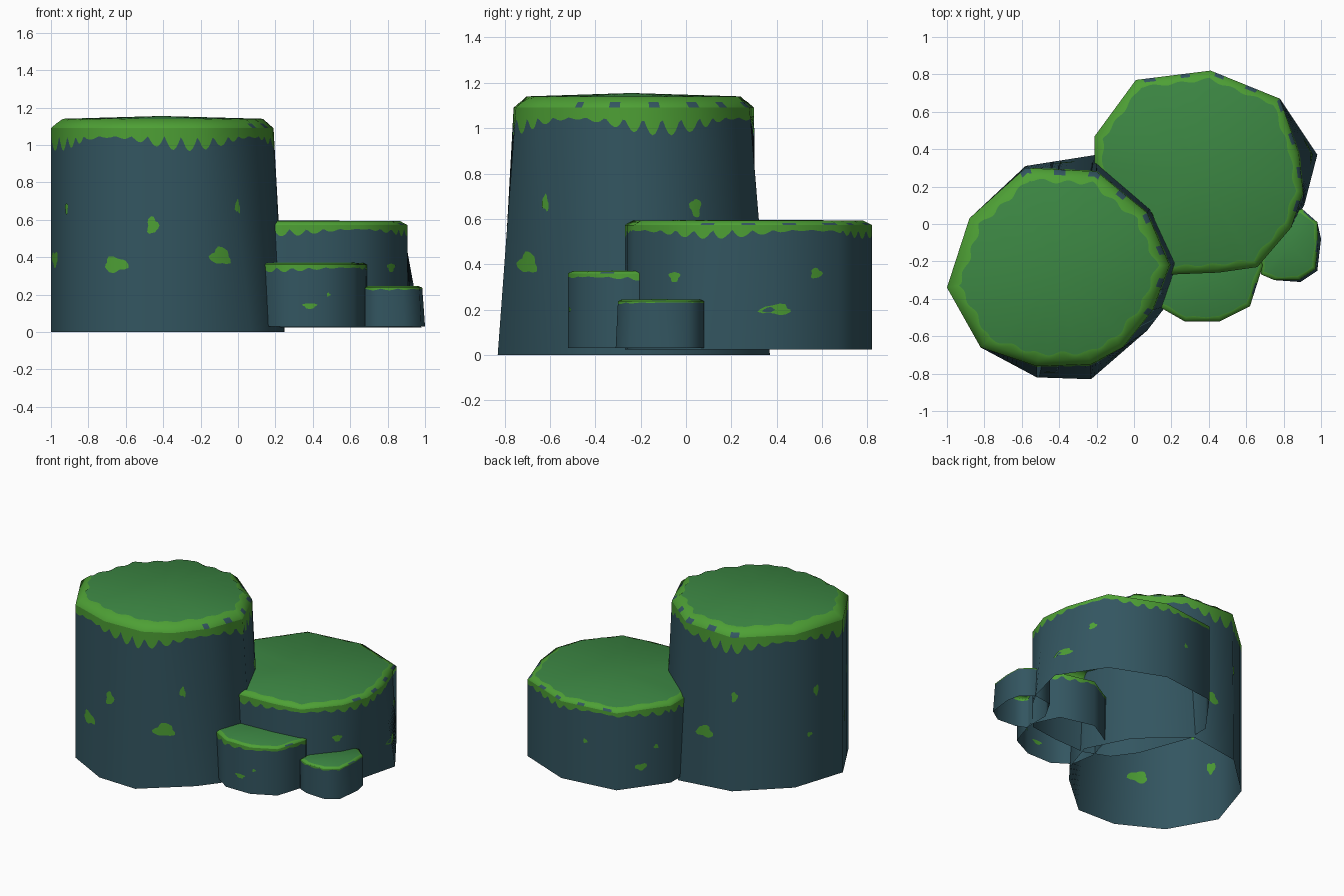
import bpy, math
from mathutils import Vector

if "Cube" in bpy.data.objects:
    bpy.data.objects.remove(bpy.data.objects["Cube"])

def material(name, rgb):
    m = bpy.data.materials.new(name)
    m.diffuse_color = (*rgb, 1)
    m.use_nodes = True
    m.node_tree.nodes["Principled BSDF"].inputs["Base Color"].default_value = m.diffuse_color
    return m

MATS = [material("slate_rock", (0.033, 0.092, 0.118)),
        material("bright_moss", (0.075, 0.35, 0.035)),
        material("dark_grass", (0.045, 0.24, 0.056))]

def build(name, verts, faces, mats, normals):
    """Mesh with one material index per face and one normal per face corner."""
    me = bpy.data.meshes.new(name)
    me.from_pydata([tuple(v) for v in verts], [], faces)
    for m in MATS:
        me.materials.append(m)
    for p, i in zip(me.polygons, mats):
        p.material_index = i
        p.use_smooth = True
    me.normals_split_custom_set([tuple(n.normalized()) for n in normals])
    ob = bpy.data.objects.new(name, me)
    bpy.context.collection.objects.link(ob)

class Pillar:
    """Faceted rock column: corners are (top x, top y, bottom x, bottom y), counter-clockwise."""
    def __init__(self, corners, z0, z1):
        self.z0, self.z1 = z0, z1
        n = len(corners)
        top = [Vector((c[0], c[1], z1)) for c in corners]
        bot = [Vector((c[-2], c[-1], z0)) for c in corners]
        edge = [(top[(i + 1) % n] - top[i]).normalized() for i in range(n)]
        out = [Vector((e.y, -e.x, 0)) for e in edge]
        cn = [(out[i] + out[i - 1]).normalized() for i in range(n)]
        self.top, self.bot, self.nor, self.s = [], [], [], []
        s = 0
        for i in range(n):
            j = (i + 1) % n
            length = (top[j] - top[i]).length
            k = max(1, math.ceil(length / 0.013))
            for a in range(k):
                t = a / k
                self.top.append(top[i].lerp(top[j], t))
                self.bot.append(bot[i].lerp(bot[j], t))
                self.nor.append(cn[i].lerp(cn[j], t).normalized())
                self.s.append(s + t * length)
            s += length
        self.n = len(self.top)
        self.step = s / self.n

    def at(self, i, z):
        i %= self.n
        return self.bot[i].lerp(self.top[i], (z - self.z0) / (self.z1 - self.z0))

    def make(self, name, drip, inset, rise, crown):
        n, up = self.n, Vector((0, 0, 1))
        centre = sum(self.top, Vector()) / n
        rings = [list(self.bot), [], list(self.top), [], []]
        for i in range(n):
            s = self.s[i]
            d = drip * (0.35 + abs(math.sin(math.pi * s / 0.09)) * (0.38 + 0.3 * math.sin(s * 7.3 + 1)))
            rings[1].append(self.at(i, self.z1 - d))
            inward = (centre - self.top[i]).normalized() * inset
            rings[3].append(self.top[i] + inward * 0.45 + up * rise * 0.5)
            w = 1 + 0.15 * math.sin(s * 40)
            rings[4].append(self.top[i] + inward * w + up * rise)
        verts = [v for r in rings for v in r] + [centre + up * crown]
        faces, mats, normals = [], [], []
        for r in range(4):
            for i in range(n):
                j = (i + 1) % n
                faces.append((r * n + i, r * n + j, r * n + n + j, r * n + n + i))
                mat = 0 if r == 0 else 1
                # bare rock notches in the bevel on the far side
                o = self.nor[i]
                if r == 2 and o.x + o.y > 0.3 and math.sin(self.s[i] * 33) > 0.55:
                    mat = 0
                mats.append(mat)
                for k, q in ((i, r), (j, r), (j, r + 1), (i, r + 1)):
                    lift = 0 if r < 2 else (0.5, 1.2, 3)[q - 2]
                    normals.append(self.nor[k] + up * lift)
        for i in range(n):      # grass crown
            j = (i + 1) % n
            faces.append((4 * n + i, 4 * n + j, 5 * n))
            mats.append(2)
            normals += [self.nor[i] + up * 4, self.nor[j] + up * 4, up]
        build(name, verts, faces, mats, normals)

    def patches(self, name, spots):
        """Thin moss blobs (x, y, z, width, height) hugging both sides of the wall."""
        verts, faces, mats, normals = [], [], [], []
        K = 18
        for q, (x, y, z, w, h) in enumerate(spots):
            mid = min(range(self.n), key=lambda i: (self.at(i, z).xy - Vector((x, y))).length)
            for off in (0.004, -0.004):
                base = len(verts)
                nors = []
                for a in range(K + 1):
                    t = a * math.tau / K
                    r = 0 if a == K else 0.5 * (1 + 0.18 * math.sin(3 * t + q * 2) + 0.1 * math.sin(5 * t + q))
                    u = r * w * math.cos(t) / self.step + mid
                    i, f = math.floor(u), u - math.floor(u)
                    zz = z + r * h * math.sin(t)
                    nor = self.nor[i % self.n]
                    verts.append(self.at(i, zz).lerp(self.at(i + 1, zz), f) + nor * off)
                    nors.append(nor)
                for a in range(K):
                    b = (a + 1) % K
                    tri = (a, b, K) if off > 0 else (b, a, K)
                    faces.append(tuple(base + c for c in tri))
                    mats.append(1)
                    normals += [nors[c] if off > 0 else -nors[c] for c in tri]
        build(name, verts, faces, mats, normals)

# Tall pillar
tall = Pillar([(-1, -.34), (-.82, -.66), (-.52, -.76, -.52, -.82), (-.23, -.75, -.23, -.83),
               (-.06, -.66, .07, -.57), (.10, -.46, .17, -.44), (.19, -.22, .25, -.2),
               (.07, .06, .1, .1), (-.2, .28, -.2, .37), (-.58, .30, -.58, .31), (-.88, .03)], 0, 1.09)
tall.make("tall_pillar", 0.12, 0.065, 0.05, 0.065)
tall.patches("tall_pillar_moss", [
    (-.92, -.5, .66, .03, .06), (-.46, -.79, .57, .06, .09), (.01, -.63, .67, .04, .07),
    (-.98, -.39, .39, .06, .08), (-.65, -.74, .36, .13, .08), (-.08, -.7, .405, .08, .09),
    (.12, .05, .65, .05, .08), (-.59, .3, .67, .04, .07), (-.37, .3, .38, .12, .08),
    (-.95, -.12, .65, .04, .07), (-.93, -.08, .35, .04, .03)])

# Middle pillar
middle = Pillar([(-.21, .47), (-.21, .3), (-.08, -.05), (.03, -.2), (.2, -.27), (.45, -.26), (.66, -.23),
                 (.84, -.02), (.905, .17, .91, .1), (.88, .38, .98, .37), (.78, .67), (.41, .82),
                 (.01, .77)], .025, .573)
middle.make("middle_pillar", 0.06, 0.045, 0.02, 0.023)
middle.patches("middle_pillar_moss", [
    (.82, -.05, .345, .06, .045), (.83, .58, .36, .05, .045), (.95, .41, .2, .13, .045),
    (-.09, .64, .17, .08, .045), (.23, .8, .33, .03, .03), (-.15, .55, .3, .03, .03)])

# Small pillar
small = Pillar([(.13, -.44, .15, -.44), (.27, -.52), (.46, -.52), (.62, -.44), (.69, -.22), (.6, -.03),
                (.36, .03), (.17, -.08), (.12, -.27)], .03, .36)
small.make("small_pillar", 0.04, 0.025, 0.01, 0.012)
small.patches("small_pillar_moss", [(.38, -.52, .14, .07, .03), (.49, -.51, .2, .02, .02)])

# Lowest stone
low = Pillar([(.68, -.27), (.75, -.30), (.88, -.30, .89, -.31), (.97, -.24, .98, -.25),
              (.985, -.1, 1, -.08), (.98, .01), (.9, .08), (.76, .06), (.68, -.08)], .03, .237)
low.make("low_stone", 0.014, 0.02, 0.008, 0.009)
